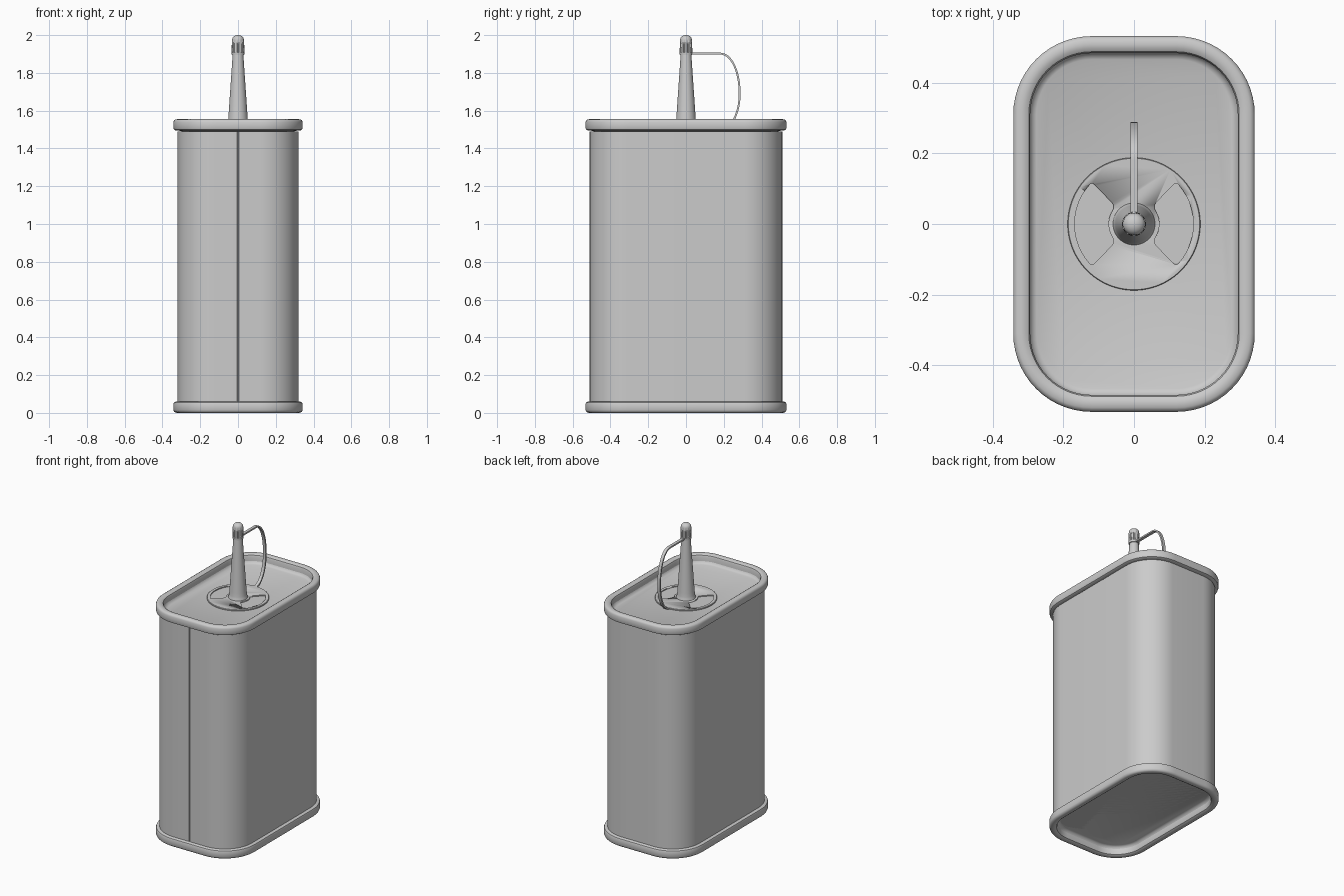
import bpy, bmesh, math
from mathutils import Vector
from mathutils.geometry import interpolate_bezier

if "Cube" in bpy.data.objects:
    bpy.data.objects.remove(bpy.data.objects["Cube"])


def rounded_rect(hx, hy, r, z, n=14):
    pts = []
    for k, (sx, sy) in enumerate([(1, 1), (-1, 1), (-1, -1), (1, -1)]):
        for i in range(n + 1):
            a = math.pi / 2 * (k + i / n)
            pts.append((sx * (hx - r) + r * math.cos(a), sy * (hy - r) + r * math.sin(a), z))
    return pts


def can_loop(offset, z):
    # can outline grown or shrunk by an offset
    return rounded_rect(0.32 + offset, 0.51 + offset, 0.2 + offset, z)


def circle(r, z, n=48):
    return [(r * math.cos(2 * math.pi * i / n), r * math.sin(2 * math.pi * i / n), z) for i in range(n)]


def loft(name, loops, closed=False):
    bm = bmesh.new()
    rows = [[bm.verts.new(p) for p in loop] for loop in loops]
    pairs = list(zip(rows, rows[1:]))
    if closed:
        pairs.append((rows[-1], rows[0]))
    else:
        bm.faces.new(rows[0][::-1])
        bm.faces.new(rows[-1])
    for a, b in pairs:
        for i in range(len(a)):
            j = (i + 1) % len(a)
            bm.faces.new((a[i], a[j], b[j], b[i]))
    bmesh.ops.recalc_face_normals(bm, faces=bm.faces)
    mesh = bpy.data.meshes.new(name)
    bm.to_mesh(mesh)
    bm.free()
    obj = bpy.data.objects.new(name, mesh)
    bpy.context.collection.objects.link(obj)
    bpy.ops.object.select_all(action='DESELECT')
    obj.select_set(True)
    bpy.context.view_layer.objects.active = obj
    bpy.ops.object.shade_smooth_by_angle(angle=math.radians(35))
    return obj


# Can walls with recessed end panels, and a narrow seam down the front
def body_loop(offset, z, seam=0.005):
    pts = can_loop(offset, z)
    y = -0.51 - offset
    return pts[:45] + [(-0.004, y, z), (-0.002, y + seam, z), (0.002, y + seam, z), (0.004, y, z)] + pts[45:]


loft("can_body", [body_loop(0, 0.06), body_loop(0, 1.49)])

# Rolled rims at both ends
rim_profile = [(-0.026, 0.065), (-0.026, 0.018), (-0.022, 0.007), (-0.012, 0.001), (-0.002, 0.0),
               (0.010, 0.001), (0.018, 0.006), (0.022, 0.015), (0.022, 0.047), (0.019, 0.055),
               (0.010, 0.06), (-0.004, 0.06)]
for name, flip in (("bottom_rim", False), ("top_rim", True)):
    loft(name, [can_loop(o, 1.555 - z if flip else z) for o, z in rim_profile], closed=True)

# Shallow fillet where each end panel meets its rim
fillet = [(-0.024, 0.04), (-0.028, 0.048), (-0.034, 0.055), (-0.044, 0.06)]
for name, flip in (("bottom_panel", False), ("top_panel", True)):
    loops = [can_loop(o, 1.555 - z if flip else z) for o, z in [(-0.024, 0.07)] + fillet]
    loft(name, loops)

# Spout flange with two fan-shaped windows
flange = loft("spout_flange", [circle(0.188, 1.485, 96), circle(0.188, 1.501, 96), circle(0.186, 1.503, 96)])


def fan(z, side):
    outline = [(0.168, t) for t in range(-42, 43, 4)]
    outline += [(0.165, 44), (0.159, 45), (0.152, 45), (0.088, 44), (0.08, 43), (0.074, 39), (0.072, 34)]
    outline += [(0.072, t) for t in range(26, -27, -4)]
    outline += [(0.072, -34), (0.074, -39), (0.08, -43), (0.088, -44), (0.152, -45), (0.159, -45), (0.165, -44)]
    return [(side * r * math.cos(math.radians(t)), side * r * math.sin(math.radians(t)), z) for r, t in outline]


for side in (-1, 1):
    cutter = loft("window_cutter", [fan(1.4965, side), fan(1.52, side)])
    cutter.hide_render = True
    cutter.hide_viewport = True
    cut = flange.modifiers.new("window", 'BOOLEAN')
    cut.operation = 'DIFFERENCE'
    cut.object = cutter

# Tapered spout
spout_profile = [(0.06, 1.50), (0.059, 1.506), (0.056, 1.514), (0.054, 1.525), (0.052, 1.55), (0.028, 1.90)]
loft("spout", [circle(r, z) for r, z in spout_profile])


# Grooved cap with a domed tip
def cap_loop(r, z, depth, n=80):
    pts = []
    for i in range(n):
        q = r - (depth if i % 8 in (3, 4, 5) else 0)
        a = 2 * math.pi * i / n
        pts.append((q * math.cos(a), q * math.sin(a), z))
    return pts


cap = [(0.029, 1.894, 0), (0.033, 1.896, 0), (0.034, 1.909, 0), (0.034, 1.911, 0.004),
       (0.033, 1.95, 0.004), (0.032, 1.972, 0.001), (0.031, 1.976, 0)]
cap += [(0.031 * math.cos(math.radians(t)), 1.976 + 0.024 * math.sin(math.radians(t)), 0)
        for t in (15, 30, 45, 60, 75, 87)]
loft("spout_cap", [cap_loop(*p) for p in cap])

# Flexible strap from cap to flange
path = [Vector((0.025, 1.902)), Vector((0.10, 1.902))]
for curve in (((0.18, 1.902), (0.245, 1.902), (0.284, 1.80), (0.284, 1.69)),
              ((0.284, 1.69), (0.284, 1.60), (0.25, 1.505), (0.18, 1.497))):
    path += [p.to_2d() for p in interpolate_bezier(*[Vector((*c, 0)) for c in curve], 18)]
path = [p for i, p in enumerate(path) if i == 0 or (p - path[i - 1]).length > 1e-5]
strap = []
for i, p in enumerate(path):
    t = (path[min(i + 1, len(path) - 1)] - path[max(i - 1, 0)]).normalized()
    nrm = Vector((-t.y, t.x)) * 0.005
    strap.append([(x, p.x + s * nrm.x, p.y + s * nrm.y)
                  for x, s in ((-0.01, -1), (0.01, -1), (0.01, 1), (-0.01, 1))])
loft("cap_strap", strap)
